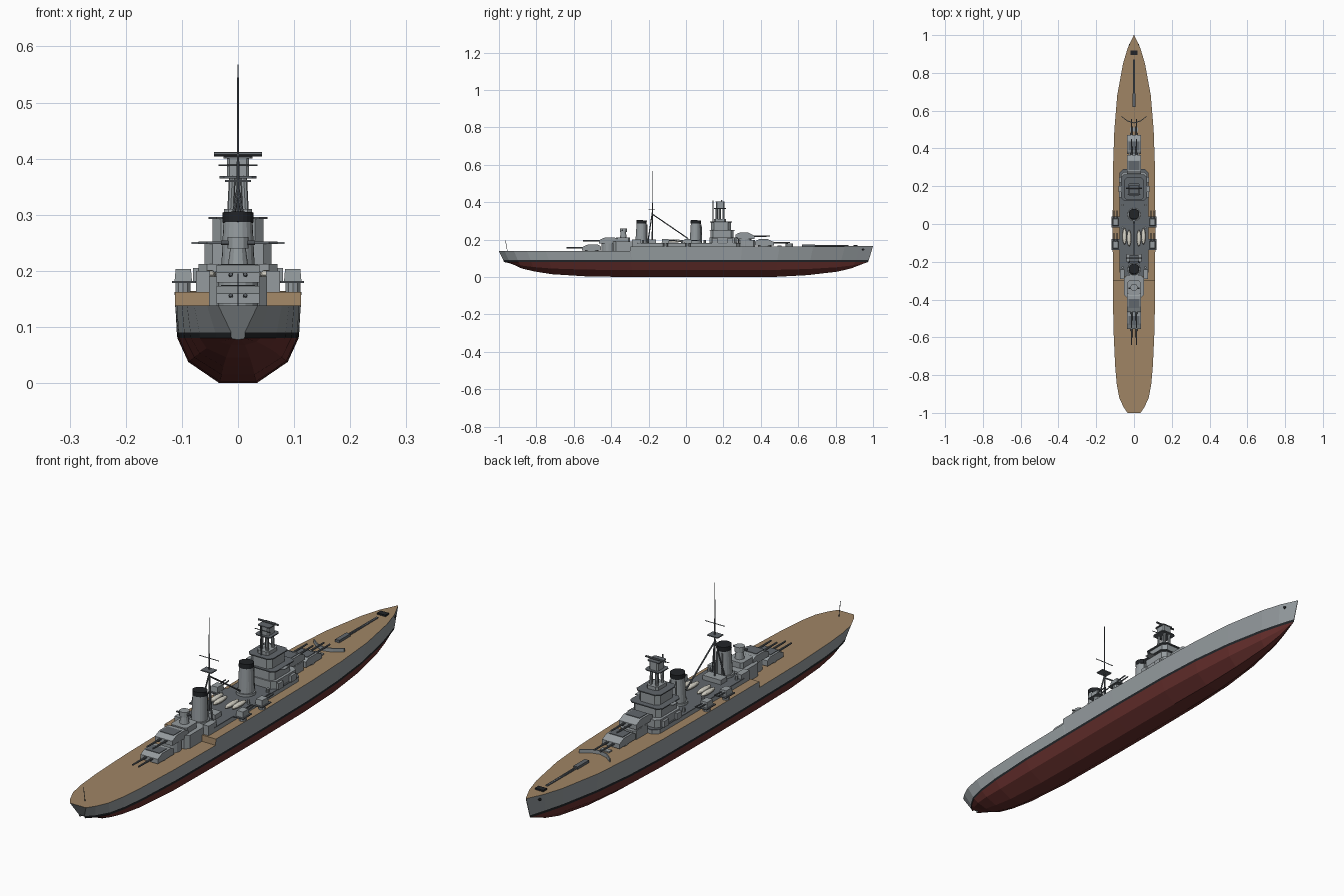
import bpy, bmesh, math
from mathutils import Vector

if "Cube" in bpy.data.objects:
    bpy.data.objects.remove(bpy.data.objects["Cube"])


def mat(name, rgb):
    m = bpy.data.materials.new(name)
    m.diffuse_color = (*rgb, 1)
    m.use_nodes = True
    m.node_tree.nodes["Principled BSDF"].inputs["Base Color"].default_value = m.diffuse_color
    return m


GREY = mat("hull_grey", (.30, .33, .345))
DARK = mat("deck_grey", (.12, .135, .15))
BLACK = mat("black", (.015, .017, .02))
RED = mat("bottom_red", (.14, .03, .027))
TAN = mat("deck_tan", (.35, .235, .13))
CREAM = mat("boat_cream", (.68, .66, .58))


def finish(name, bm, *mats):
    bmesh.ops.recalc_face_normals(bm, faces=bm.faces)
    me = bpy.data.meshes.new(name)
    bm.to_mesh(me)
    bm.free()
    for m in mats:
        me.materials.append(m)
    ob = bpy.data.objects.new(name, me)
    bpy.context.collection.objects.link(ob)
    return ob


def prism(name, pts, lo, hi, m, axis='x', taper=1):
    # polygon (y,z) extruded along x, or polygon (x,y) extruded along z
    put = (lambda a, b, c: (c, a, b)) if axis == 'x' else (lambda a, b, c: (a, b, c))
    ca = sum(p[0] for p in pts) / len(pts)
    cb = sum(p[1] for p in pts) / len(pts)
    bm = bmesh.new()
    A = [bm.verts.new(put(a, b, lo)) for a, b in pts]
    B = [bm.verts.new(put(ca + (a - ca) * taper, cb + (b - cb) * taper, hi)) for a, b in pts]
    bm.faces.new(A)
    bm.faces.new(B)
    n = len(pts)
    for i in range(n):
        bm.faces.new((A[i], A[(i + 1) % n], B[(i + 1) % n], B[i]))
    return finish(name, bm, m)


def box(name, x0, x1, y0, y1, z0, z1, m=GREY, taper=1):
    return prism(name, [(x0, y0), (x1, y0), (x1, y1), (x0, y1)], z0, z1, m, 'z', taper)


def slab(name, hx, y0, y1, z0, z1, m=GREY, c=.015):
    # centred block with chamfered plan corners
    pts = [(-hx + c, y0), (hx - c, y0), (hx, y0 + c), (hx, y1 - c),
           (hx - c, y1), (-hx + c, y1), (-hx, y1 - c), (-hx, y0 + c)]
    return prism(name, pts, z0, z1, m, 'z')


def rod(name, a, b, r, r2=None, m=GREY, n=8):
    a, b = Vector(a), Vector(b)
    bm = bmesh.new()
    bmesh.ops.create_cone(bm, cap_ends=True, segments=n, radius1=r,
                          radius2=r if r2 is None else r2, depth=(b - a).length)
    q = Vector((0, 0, 1)).rotation_difference(b - a)
    for v in bm.verts:
        v.co = q @ v.co + (a + b) / 2
    return finish(name, bm, m)


# Hull: y, deck half width, waterline half width, keel height
stations = [(-1, .035, .012, .078), (-.97, .055, .04, .068), (-.92, .078, .068, .046),
            (-.85, .091, .084, .03), (-.75, .1, .095, .015), (-.55, .109, .105, .003),
            (-.3, .112, .107, 0), (-.298, .112, .107, 0), (0, .113, .108, 0),
            (.3, .111, .105, 0), (.5, .104, .095, .001), (.68, .089, .075, .01),
            (.85, .058, .043, .029), (.93, .034, .022, .048), (1, .001, .001, .074)]
bm = bmesh.new()
rings = []
for y, w, ww, k in stations:
    dz = .138 if y <= -.3 else .162 + .003 * max(0, y)
    half = [(w, y, dz), (ww * 1.01, y * .977, .09), (ww, y * .973, .08),
            (ww * .82, y * .962, k + (.08 - k) * .47), (ww * .31, y * .955, k)]
    rings.append([bm.verts.new(p) for p in half] +
                 [bm.verts.new((-x, a, b)) for x, a, b in reversed(half)])
strip = [0, 1, 2, 2, 2, 2, 2, 1, 0, 3]
for A, B in zip(rings, rings[1:]):
    for i in range(10):
        j = (i + 1) % 10
        bm.faces.new((A[i], A[j], B[j], B[i])).material_index = strip[i]
for r in (rings[0], rings[-1]):
    bm.faces.new(r)
finish("hull", bm, GREY, BLACK, RED, TAN)

# Midship deckhouse and aft deckhouse
slab("midship_deckhouse", .075, -.275, .29, .16, .178, GREY, .02)
slab("midship_deck", .076, -.277, .292, .178, .182, DARK, .02)
slab("aft_deckhouse", .052, -.39, -.27, .136, .19)


# Main turrets: d is the firing direction
def turret(name, yc, z, d, base):
    prof = [(-.05, .004), (-.05, .026), (-.035, .035), (.022, .035), (.05, .022), (.05, .004)]
    prism(name, [(yc + d * a, z + b) for a, b in prof], -.038, .038, GREY)
    box(name + "_roof", -.03, .03, yc - .03, yc + .018, z + .035, z + .037, DARK)
    rod(name + "_barbette", (0, yc, base), (0, yc, z + .005), .036, n=16)
    for s in (-1, 1):
        rod(name + "_barrel", (s * .013, yc + d * .04, z + .018),
            (s * .013, yc + d * .135, z + .019), .0045, .0032, DARK)


turret("turret_fore_low", .42, .165, 1, .16)
turret("turret_fore_high", .315, .2, 1, .16)
turret("turret_aft_high", -.415, .175, -1, .136)
turret("turret_aft_low", -.505, .138, -1, .13)
slab("fore_turret_house", .035, .28, .37, .16, .198, GREY, .01)

# Bridge tiers with overhanging decks
slab("bridge_base", .07, .125, .275, .18, .212)
slab("bridge_middle", .06, .13, .255, .212, .25)
slab("bridge_wing_deck", .07, .125, .262, .248, .252, DARK)
box("bridge_wings", -.083, .083, .17, .2, .248, .251)
slab("bridge_upper", .045, .135, .24, .252, .292)
slab("bridge_top_deck", .053, .128, .247, .292, .296, DARK)
slab("bridge_house", .025, .15, .215, .296, .31, GREY, .008)
for s in (-1, 1):
    box("bridge_side_tub", s * .066, s * .08, .14, .17, .18, .205)
    box("bridge_side_tub", s * .066, s * .08, .22, .25, .18, .205)

# Foremast legs and spotting top
for s in (-1, 1):
    for y in (.165, .2):
        rod("foremast_leg", (s * .014, y, .29), (s * .01, y, .37), .006)
rod("foremast_core", (0, .18, .29), (0, .18, .37), .007)
slab("spotting_platform", .033, .15, .215, .365, .369, DARK, .008)
slab("spotting_top", .02, .16, .205, .369, .4, GREY, .005)
slab("spotting_roof", .026, .158, .207, .4, .404, DARK, .005)
rod("rangefinder", (-.043, .19, .408), (.043, .19, .408), .004, m=DARK)
rod("signal_pole", (0, .145, .29), (0, .145, .41), .002, m=DARK)
rod("fore_yard", (-.035, .155, .388), (.035, .155, .388), .0015, m=DARK)

# Funnels with black caps
for n, y in (("fore", .05), ("aft", -.24)):
    rod(n + "_funnel", (0, y, .18), (0, y + .002, .288), .031, .026, n=20)
    rod(n + "_funnel_cap", (0, y + .002, .286), (0, y + .003, .304), .0275, m=BLACK, n=20)
    rod(n + "_funnel_base", (0, y, .18), (0, y, .192), .036, n=20)
    for s in (-1, 1):
        rod(n + "_steam_pipe", (s * .012, y + .033, .18), (s * .012, y + .031, .28), .003)

# Tripod mainmast, platform, yard, boat boom
rod("mainmast", (0, -.18, .18), (0, -.18, .568), .0035, .0012, DARK)
for s in (-1, 1):
    rod("mainmast_strut", (s * .03, -.205, .18), (0, -.18, .345), .003, m=DARK)
box("mainmast_platform", -.023, .023, -.2, -.165, .358, .362, DARK)
rod("mainmast_yard", (-.043, -.18, .407), (.043, -.18, .407), .0015, m=DARK)
rod("boat_boom", (0, -.178, .335), (0, .012, .205), .003, m=DARK)
box("mast_house", -.04, .04, -.2, -.16, .18, .2)

# Aft control position
slab("aft_control_house", .035, -.375, -.3, .19, .212, GREY, .008)
rod("aft_control_tower", (0, -.335, .21), (0, -.335, .24), .018, .014, n=12)
rod("aft_director", (0, -.335, .24), (0, -.335, .26), .019, n=12)
rod("aft_rangefinder", (-.03, -.34, .25), (.03, -.34, .25), .004, m=DARK)

for s in (-1, 1):
    # Secondary twin gun mounts on sponsons
    for y in (.01, -.11):
        box("secondary_sponson", s * .07, s * .118, y - .028, y + .03, .178, .182, DARK)
        rod("secondary_pedestal", (s * .098, y, .16), (s * .098, y, .18), .014, n=10)
        box("secondary_mount", s * .082, s * .113, y - .02, y + .02, .182, .203, GREY, .88)
        for o in (-.007, .007):
            rod("secondary_barrel", (s * .098 + o, y + .01, .194),
                (s * .098 + o, y + .062, .197), .0025, m=DARK)
    # Ship's boats
    for x, y in ((.05, -.065), (.026, -.075)):
        bm = bmesh.new()
        bmesh.ops.create_uvsphere(bm, u_segments=12, v_segments=6, radius=1)
        for v in bm.verts:
            v.co = (s * x + v.co.x * .011, y + v.co.y * .044, .193 + v.co.z * .009)
        finish("ship_boat", bm, CREAM)
    # Light guns, vents and bulkhead lockers
    for y in (-.23, -.02, .1):
        rod("vent", (s * .06, y, .18), (s * .06, y, .197), .006)
    box("aft_side_house", s * .05, s * .075, -.29, -.24, .16, .2)
    # Breakwater halves
    prism("breakwater", [(0, .533), (s * .035, .543), (s * .067, .568),
                         (s * .067, .573), (s * .035, .548), (0, .538)], .16, .178, GREY, 'z')
    # Hawse holes and chain runs
    rod("hawse_hole", (s * .018, .945, .148), (s * .027, .948, .148), .006, m=BLACK)
    rod("anchor_chain", (s * .004, .64, .167), (s * .002, .87, .167), .003, m=DARK, n=6)

# Foredeck fittings and flagstaffs
box("capstan_base", -.009, .009, .62, .69, .16, .174, DARK)
box("fore_hatch", -.018, .018, .895, .918, .16, .171, BLACK)
box("fore_locker", -.02, .02, .49, .51, .16, .168)
rod("ensign_staff", (0, -.955, .136), (0, -.965, .195), .0012, m=DARK, n=6)
